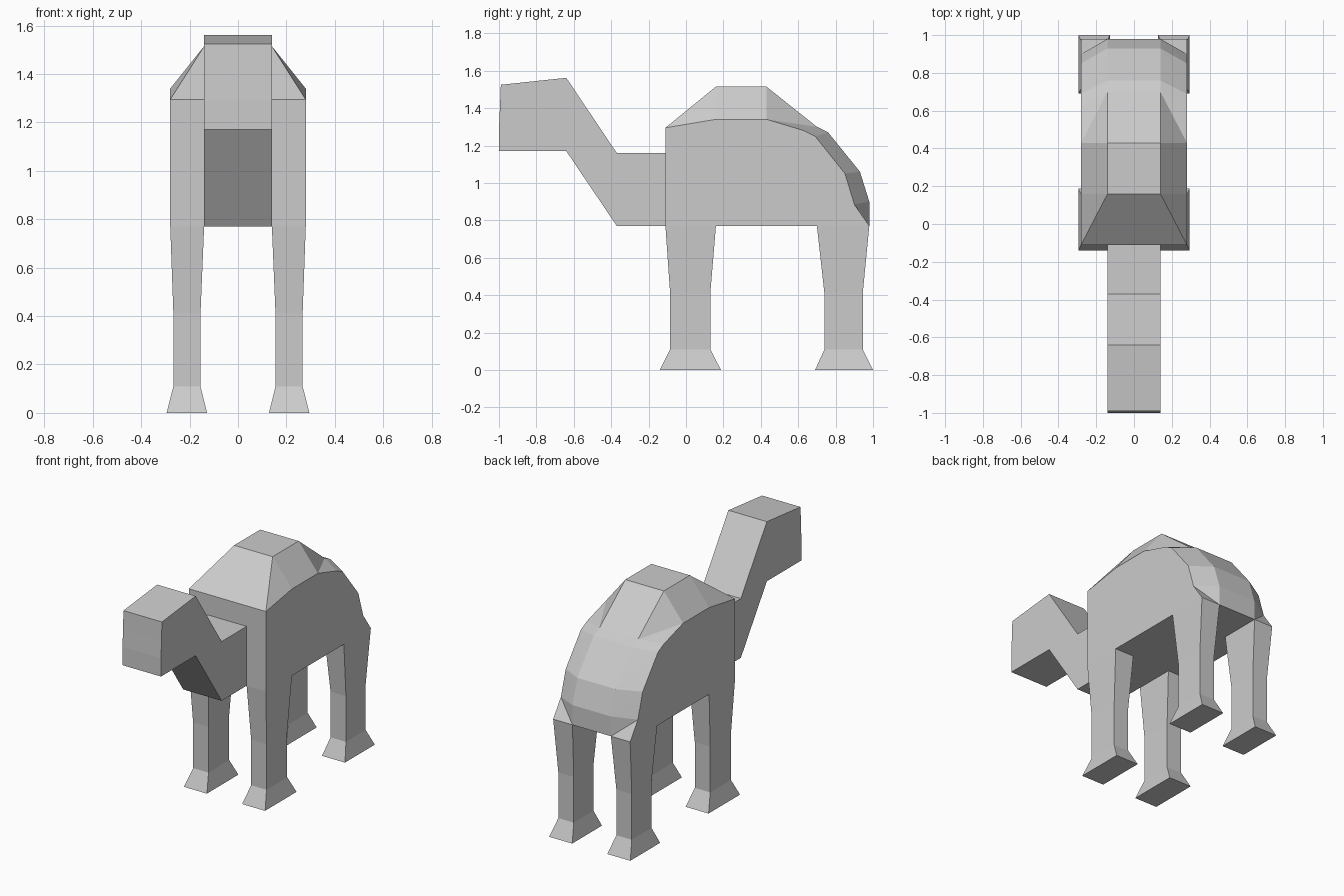
import bpy, bmesh

if "Cube" in bpy.data.objects:
    bpy.data.objects.remove(bpy.data.objects["Cube"])

XI, XO, ZB = 0.14, 0.28, 0.77   # inner / outer half widths, belly height


def finish(name, bm):
    """Weld, orient and turn a bmesh into an object."""
    bmesh.ops.remove_doubles(bm, verts=bm.verts, dist=0.0005)
    bmesh.ops.recalc_face_normals(bm, faces=bm.faces)
    me = bpy.data.meshes.new(name)
    bm.to_mesh(me)
    bm.free()
    ob = bpy.data.objects.new(name, me)
    bpy.context.collection.objects.link(ob)
    return ob


def face(bm, pts):
    return bm.faces.new([bm.verts.new(p) for p in pts])


# Body: lofted between a side outline and a raised centre outline (y, z)
outer = [(-.11, 1.295), (.16, 1.34), (.43, 1.34), (.63, 1.28),
         (.69, 1.25), (.85, 1.05), (.90, .885), (.98, ZB)]
inner = [(-.11, 1.295), (.16, 1.515), (.43, 1.515), (.70, 1.30),
         (.76, 1.27), (.93, 1.06), (.98, .90), (.98, ZB)]
bm = bmesh.new()
for i in range(len(outer) - 1):
    o0, o1, i0, i1 = outer[i], outer[i + 1], inner[i], inner[i + 1]
    face(bm, [(-XI, *i0), (XI, *i0), (XI, *i1), (-XI, *i1)])
    for s in (-1, 1):
        a, b = (s * XO, *o0), (s * XO, *o1)
        c, d = (s * XI, *i1), (s * XI, *i0)
        face(bm, [a, b, c])
        if i < len(outer) - 2:
            face(bm, [a, c, d])
        else:
            face(bm, [a, c, d])
# flanks and chest, leaving an opening for the neck
F = -.11
for s in (-1, 1):
    face(bm, [(s * XO, y, z) for y, z in
              [(F, ZB)] + outer + [(.70, ZB), (.16, ZB)]])
    face(bm, [(s * XI, F, ZB), (s * XO, F, ZB), (s * XO, F, 1.295),
              (s * XI, F, 1.295), (s * XI, F, 1.16)])
face(bm, [(-XI, F, 1.16), (XI, F, 1.16), (XI, F, 1.295), (-XI, F, 1.295)])
# belly, leaving openings for the legs
xs, ys = (-XO, -XI, XI, XO), (F, .16, .70, .98)
for i in range(3):
    for j in range(3):
        if i == 1 or j == 1:
            face(bm, [(xs[i], ys[j], ZB), (xs[i + 1], ys[j], ZB),
                      (xs[i + 1], ys[j + 1], ZB), (xs[i], ys[j + 1], ZB)])
finish("body", bm)

# Neck and head: extruded profile, open where it meets the chest
profile = [(F, ZB), (-.37, ZB), (-.64, 1.17), (-1, 1.17), (-1, 1.29),
           (-.995, 1.40), (-.99, 1.525), (-.64, 1.562), (-.37, 1.16), (F, 1.16)]
bm = bmesh.new()
for s in (-1, 1):
    face(bm, [(s * XI, y, z) for y, z in profile])
for p, q in zip(profile, profile[1:]):
    face(bm, [(-XI, *p), (XI, *p), (XI, *q), (-XI, *q)])
finish("head_and_neck", bm)


# Legs: stacked rectangles (x0, x1, y0, y1, z) from hip to sole
def leg(name, s, sections):
    bm = bmesh.new()
    rings = [[bm.verts.new((s * x, y, z)) for x, y in
              ((a, c), (b, c), (b, d), (a, d))] for a, b, c, d, z in sections]
    for r, t in zip(rings, rings[1:]):
        for k in range(4):
            n = (k + 1) % 4
            bm.faces.new((r[k], r[n], t[n], t[k]))
    bm.faces.new(rings[-1])
    finish(name, bm)


front = [(XI, XO, F, .16, ZB), (.155, .267, -.085, .13, .41),
         (.155, .267, -.085, .13, .11), (.128, .295, -.14, .187, 0)]
rear = [(XI, XO, .70, .98, ZB), (.155, .267, .74, .945, .41),
        (.155, .267, .74, .945, .11), (.128, .295, .69, 1.0, 0)]
for s, side in ((-1, "left"), (1, "right")):
    leg("front_leg_" + side, s, front)
    leg("rear_leg_" + side, s, rear)
